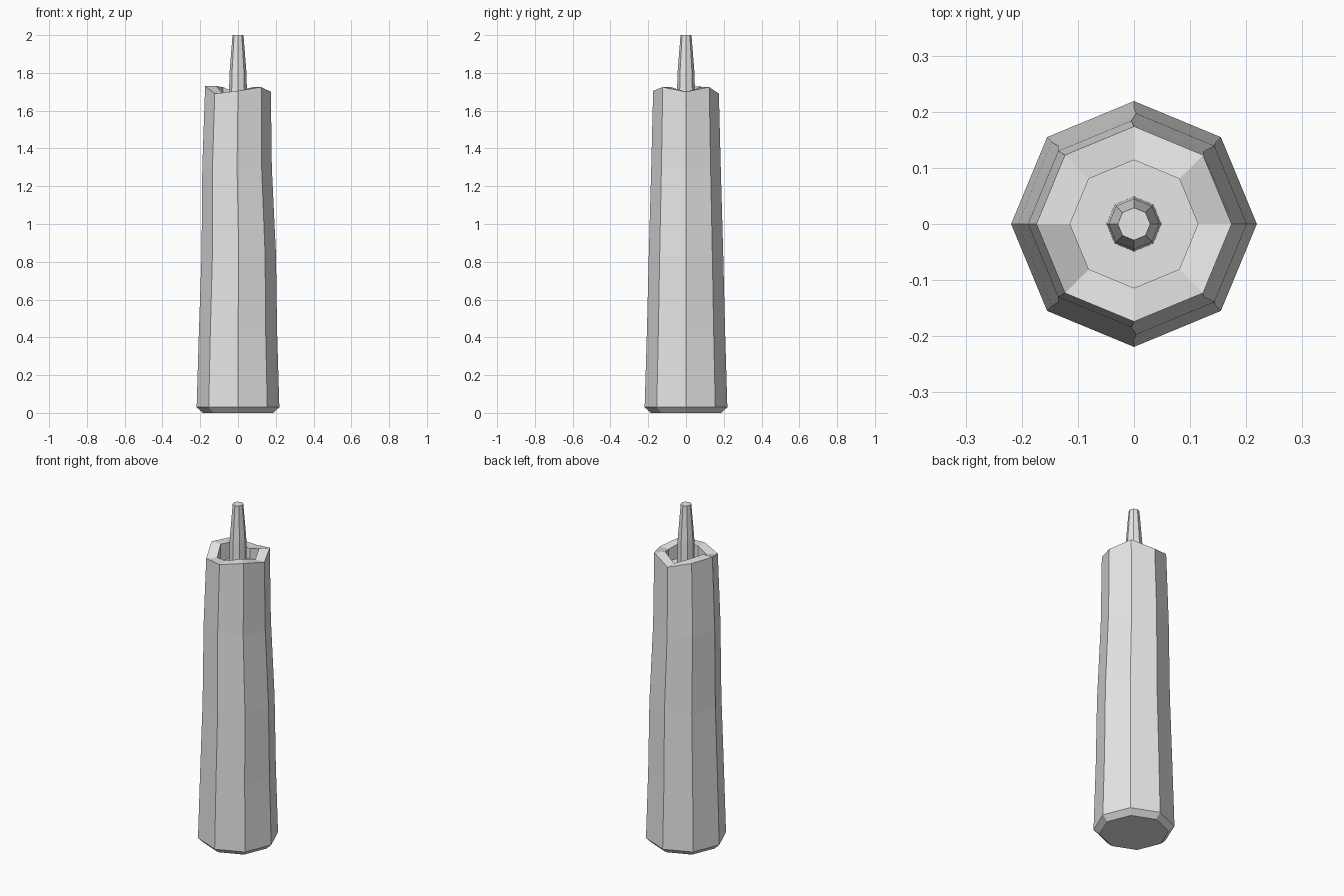
import bpy
import bmesh
from math import cos, sin, pi

SIDES = 8

cube = bpy.data.objects.get("Cube")
if cube:
    bpy.data.objects.remove(cube, do_unlink=True)

wax = bpy.data.materials.new("pale_grey_wax")
wax.use_nodes = True
wax.diffuse_color = (0.8, 0.8, 0.8, 1)
wax.node_tree.nodes["Principled BSDF"].inputs["Base Color"].default_value = wax.diffuse_color


def loft(name, rings):
    """Stack octagonal rings (radius, x shift, z or list of z) into a capped solid."""
    bm = bmesh.new()
    loops = []
    for radius, shift, height in rings:
        heights = height if isinstance(height, list) else [height] * SIDES
        loops.append([bm.verts.new((shift + radius * cos(2 * pi * i / SIDES),
                                    radius * sin(2 * pi * i / SIDES), z))
                      for i, z in enumerate(heights)])
    for low, high in zip(loops, loops[1:]):
        for i in range(SIDES):
            j = (i + 1) % SIDES
            bm.faces.new((low[i], low[j], high[j], high[i]))
    bm.faces.new(loops[0][::-1])
    bm.faces.new(loops[-1])
    mesh = bpy.data.meshes.new(name)
    bm.to_mesh(mesh)
    bm.free()
    mesh.materials.append(wax)
    obj = bpy.data.objects.new(name, mesh)
    bpy.context.collection.objects.link(obj)
    return obj


# Uneven melted rim, counter-clockwise from +x
rim = [1.70, 1.725, 1.69, 1.725, 1.73, 1.69, 1.705, 1.725]

# Candle body: chamfered foot, slightly bent taper, rim and sunken well
loft("candle_body", [
    (0.187, 0, 0),
    (0.219, 0, 0.03),
    (0.207, 0, 0.43),
    (0.197, 0.004, 0.84),
    (0.184, -0.005, 1.30),
    (0.174, 0, rim),
    (0.114, 0, rim),
    (0.114, 0, 1.63),
])

# Wick standing in the well
loft("wick", [
    (0.049, 0, 1.62),
    (0.045, 0, 1.80),
    (0.029, 0, 2.0),
])
